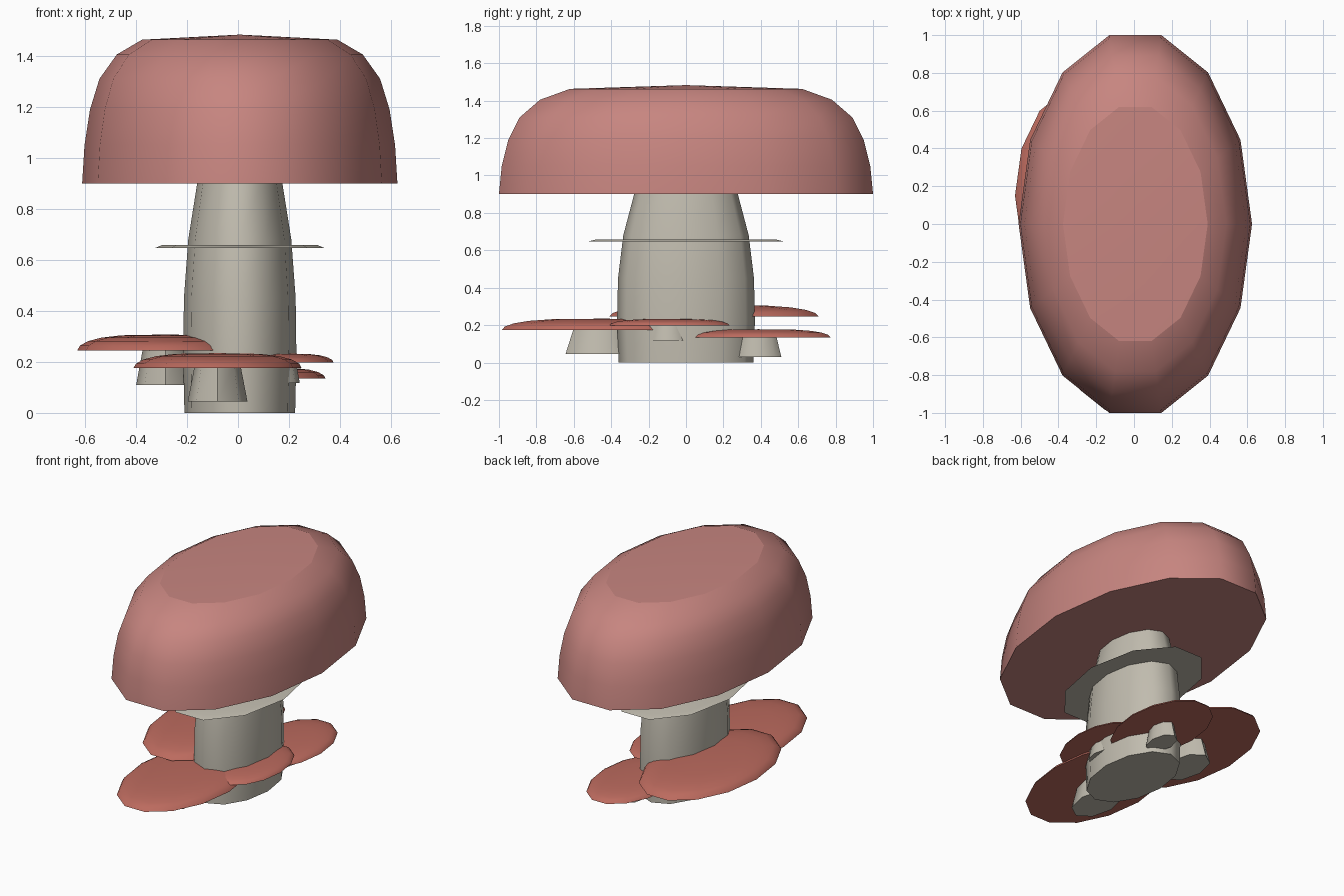
import bpy, bmesh, math

if "Cube" in bpy.data.objects:
    bpy.data.objects.remove(bpy.data.objects["Cube"])

STRETCH = 1.66  # every part is longer in depth than in width


def material(name, color):
    m = bpy.data.materials.new(name)
    m.diffuse_color = (*color, 1)
    m.use_nodes = True
    m.node_tree.nodes["Principled BSDF"].inputs["Base Color"].default_value = m.diffuse_color
    return m


PINK = material("dusty pink", (0.57, 0.235, 0.215))
RED = material("brick red", (0.50, 0.145, 0.112))
CREAM = material("warm grey cream", (0.53, 0.50, 0.425))


def lathe(name, sides, profile, center, mat, close_bottom=True, close_top=True):
    """Stretched lathe from (radius, z) points; a zero radius makes a tip."""
    bm = bmesh.new()
    rings = []
    for r, z in profile:
        count = sides if r > 0 else 1
        rings.append([bm.verts.new((r * math.cos(math.tau * i / sides),
                                    r * STRETCH * math.sin(math.tau * i / sides), z))
                      for i in range(count)])
    for a, b in zip(rings, rings[1:]):
        for i in range(sides):
            j = (i + 1) % sides
            if len(b) == 1:
                bm.faces.new((a[i], a[j], b[0]))
            else:
                bm.faces.new((a[i], a[j], b[j], b[i]))
    if close_bottom:
        bm.faces.new(rings[0][::-1])
    if close_top and len(rings[-1]) > 1:
        bm.faces.new(rings[-1])
    mesh = bpy.data.meshes.new(name)
    bm.to_mesh(mesh)
    bm.free()
    mesh.materials.append(mat)
    obj = bpy.data.objects.new(name, mesh)
    obj.location = (*center, 0)
    bpy.context.collection.objects.link(obj)
    bpy.ops.object.select_all(action='DESELECT')
    obj.select_set(True)
    bpy.context.view_layer.objects.active = obj
    bpy.ops.object.shade_smooth_by_angle(angle=math.radians(55))
    return obj


MID = (0.007, 0)

# Large mushroom: stem, thin skirt ring, domed cap and its crisp top
lathe("main_stem", 12, [(0.217, 0), (0.222, 0.22), (0.219, 0.45),
                        (0.202, 0.68), (0.167, 0.9), (0.16, 0.94)], MID, CREAM)
lathe("stem_ring", 10, [(0.333, 0.646), (0.305, 0.658)], MID, CREAM)
R = 0.618
lathe("main_cap", 14, [(R, 0.9), (R * 0.985, 1.05), (R * 0.95, 1.19),
                       (R * 0.89, 1.31), (R * 0.78, 1.405), (R * 0.62, 1.463)],
      MID, PINK, close_top=False)
lathe("main_cap_top", 14, [(R * 0.62, 1.463), (0, 1.483)], MID, PINK, close_bottom=False)

# Small mushrooms: name, x, y, cap radius, cap z, stem base radius, stem base z
SMALL = [
    ("front", -0.08, -0.45, 0.33, 0.175, 0.117, 0.045),
    ("left", -0.284, 0.15, 0.346, 0.245, 0.115, 0.11),
    ("back", 0.105, 0.387, 0.238, 0.135, 0.074, 0.03),
    ("right", 0.176, -0.088, 0.199, 0.197, 0.066, 0.117),
]
DOME = [(1, 0), (0.97, 0.3), (0.88, 0.58), (0.73, 0.8), (0.5, 0.95), (0, 1)]
for name, x, y, r, z, base_r, base_z in SMALL:
    lathe(name + "_small_cap", 14, [(r * a, z + 0.18 * r * h) for a, h in DOME], (x, y), RED)
    lathe(name + "_small_stem", 8, [(base_r, base_z), (base_r * 0.77, z + 0.01)], (x, y), CREAM)
